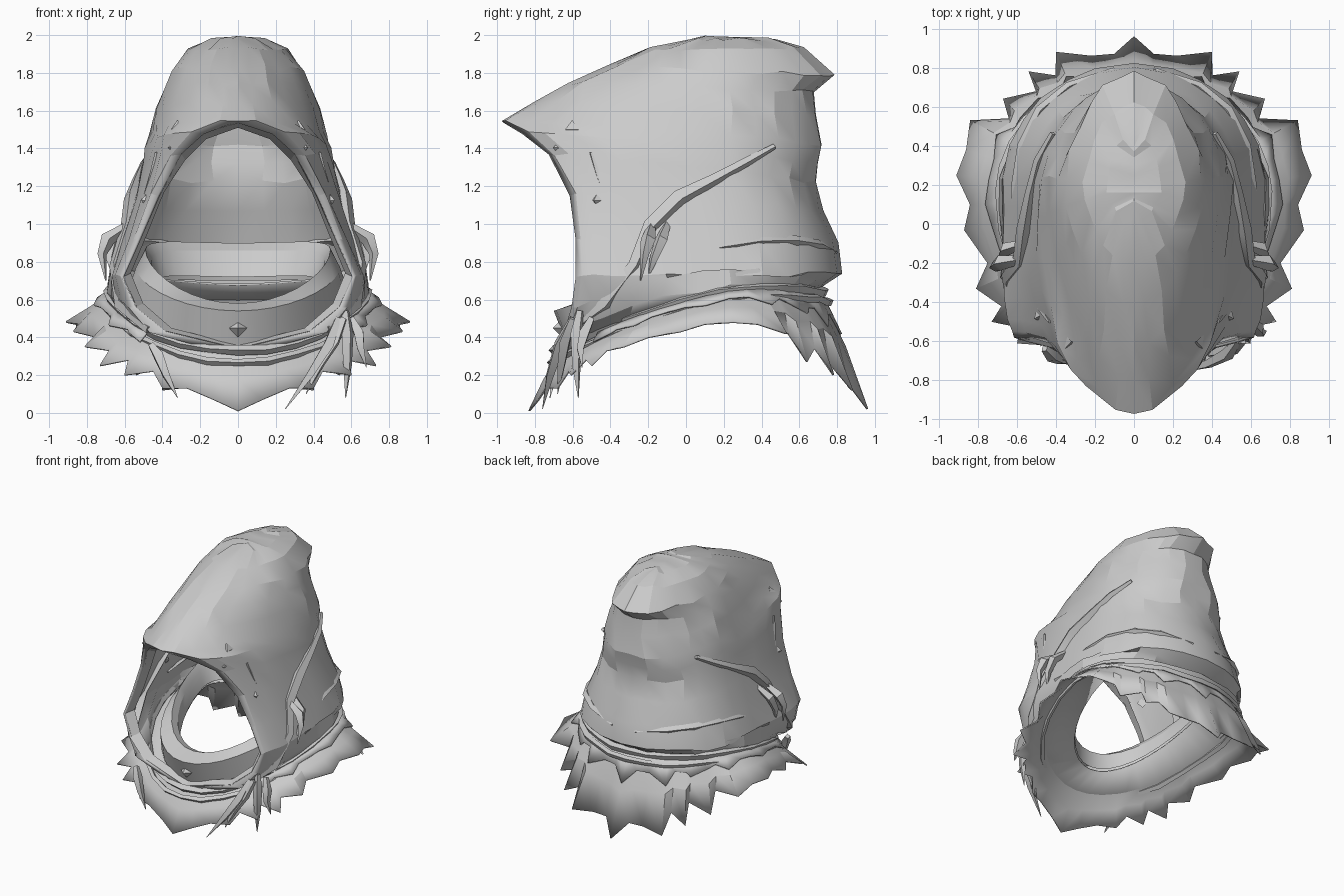
import bpy, bmesh, math, random
from mathutils import Vector

random.seed(4)
cube = bpy.data.objects.get("Cube")
if cube:
    bpy.data.objects.remove(cube, do_unlink=True)

cloth = bpy.data.materials.new("grey_cloth")
cloth.use_nodes = True
GREY = (0.6, 0.6, 0.6, 1)
cloth.diffuse_color = GREY
cloth.node_tree.nodes["Principled BSDF"].inputs["Base Color"].default_value = GREY


def mix(a, b, f):
    return a + (b - a) * f


def finish(obj, angle):
    """Assign the cloth colour and shade smooth, keeping sharp folds."""
    obj.data.materials.clear()
    obj.data.materials.append(cloth)
    bpy.ops.object.select_all(action='DESELECT')
    obj.select_set(True)
    bpy.context.view_layer.objects.active = obj
    bpy.ops.object.shade_smooth_by_angle(angle=math.radians(angle))
    return obj


def loft(name, rows, closed=False, thickness=0.0, angle=18):
    """Skin rows of equal point count into one sheet."""
    bm = bmesh.new()
    grid = [[bm.verts.new(p) for p in row] for row in rows]
    for upper, lower in zip(grid, grid[1:]):
        count = len(upper)
        for i in range(count if closed else count - 1):
            j = (i + 1) % count
            bm.faces.new((upper[i], lower[i], lower[j], upper[j]))
    bmesh.ops.remove_doubles(bm, verts=bm.verts, dist=0.002)
    bmesh.ops.dissolve_degenerate(bm, edges=bm.edges, dist=0.001)
    bmesh.ops.recalc_face_normals(bm, faces=bm.faces)
    mesh = bpy.data.meshes.new(name)
    bm.to_mesh(mesh)
    bm.free()
    obj = bpy.data.objects.new(name, mesh)
    bpy.context.collection.objects.link(obj)
    if thickness:
        solid = obj.modifiers.new("thickness", 'SOLIDIFY')
        solid.thickness = thickness
        solid.offset = 0
    return finish(obj, angle)


def tube(name, points, radii, closed=False):
    """Low-sided cord through the points, with a radius at each."""
    curve = bpy.data.curves.new(name, 'CURVE')
    curve.dimensions = '3D'
    curve.bevel_depth = 1.0
    curve.bevel_resolution = 0
    curve.use_fill_caps = True
    spline = curve.splines.new('POLY')
    spline.points.add(len(points) - 1)
    for knot, p, r in zip(spline.points, points, radii):
        knot.co = (*p, 1)
        knot.radius = r
    spline.use_cyclic_u = closed
    obj = bpy.data.objects.new(name, curve)
    bpy.context.collection.objects.link(obj)
    bpy.ops.object.select_all(action='DESELECT')
    obj.select_set(True)
    bpy.context.view_layer.objects.active = obj
    bpy.ops.object.convert(target='MESH')
    return finish(bpy.context.view_layer.objects.active, 30)


def flip(points):
    return [(-x, y, z) for x, y, z in points]


def both_sides(name, points, radii):
    tube("left_" + name, points, radii)
    tube("right_" + name, flip(points), radii)


MIDDLE, STEPS = .17, 13


def around(count):
    return [math.tau * i / count for i in range(count)]


def neck_ring(width, front, back, lift, angles, wobble=0.0):
    """Tilted egg, widest behind the middle; front and back are (y, z) pairs."""
    ring = []
    for a in angles:
        end = front if math.cos(a) > 0 else back
        y = mix(MIDDLE, end[0], abs(math.cos(a)))
        f = (y - front[0]) / (back[0] - front[0])
        ring.append((width * math.sin(a), y,
                     mix(front[1], back[1], f) + lift * math.sin(a) ** 2
                     + random.uniform(-wobble, wobble)))
    return ring


# Hood: rows of front height, back height, rim x, rim y, half width, back y
HOOD = [
    (1.99, 1.98, 0, .1, 0, .4),
    (1.97, 1.97, 0, .02, .13, .48),
    (1.92, 1.93, 0, -.2, .25, .62),
    (1.83, 1.79, 0, -.42, .34, .78),
    (1.74, 1.7, 0, -.62, .38, .67),
    (1.64, 1.58, 0, -.8, .42, .68),
    (1.54, 1.42, 0, -.97, .46, .71),
    (1.48, 1.32, .18, -.86, .48, .69),
    (1.37, 1.22, .3, -.72, .5, .68),
    (1.15, 1.07, .42, -.61, .54, .72),
    (.92, .9, .52, -.58, .61, .8),
    (.72, .74, .61, -.58, .67, .82),
    (.56, .69, .54, -.6, .68, .74),
    (.43, .66, .38, -.64, .68, .7),
    (.34, .64, 0, -.69, .67, .68),
]


def hood_row(zf, zb, rim_x, rim_y, width, back_y):
    half = []
    front_power = 1.2 if zf > 1.5 else 1
    back_power = 1.1 if zb > 1.5 else .88
    for i in range(STEPS + 1):
        s = math.pi * i / STEPS
        front = s < math.pi / 2
        side = math.sin(s) ** (front_power if front else back_power) if 0 < i < STEPS else 0
        y = mix(MIDDLE, rim_y if front else back_y, abs(math.cos(s)))
        x = mix(rim_x if front else 0, width, side)
        z = mix(zf, zb, (1 - math.cos(s)) / 2)
        if zf < .6:
            z += .12 * math.sin(s) ** 2
        if 0 < i < STEPS and width:
            x += random.uniform(-.012, .012)
            y += random.uniform(-.015, .015)
            z += random.uniform(-.012, .012)
        half.append((x, y, z))
    return half + flip(half[-2::-1])


hood = loft("hood", [hood_row(*row) for row in HOOD], thickness=.015)
bpy.context.view_layer.update()


def on_hood(points, lift):
    """Lay points on the hood, raised outward by lift."""
    laid = []
    for p in points:
        spot = hood.closest_point_on_mesh(Vector(p))[1]
        outward = Vector((spot.x, (spot.y - MIDDLE) * .6, 0)).normalized()
        laid.append(tuple(spot + outward * lift))
    return laid


# Rim band folded inside the face opening
rim = [(r[2], r[3], r[0]) for r in HOOD[6:]]
inner = [(x * .93, y + .07, z - .03 if z > 1.2 else z + .02) for x, y, z in rim]
loft("rim_fold", [rim + flip(rim[-2::-1]), inner + flip(inner[-2::-1])])

# Inner collar around the neck hole, pushed out at the chin
loft("collar", [neck_ring(width, front, back, lift, around(36)) for width, front, back, lift in (
    (.58, (-.63, .36), (.64, .7), .08),
    (.54, (-.7, .54), (.62, .8), .06),
    (.49, (-.57, .58), (.58, .9), .08),
    (.46, (-.5, .55), (.52, .86), .06),
    (.43, (-.5, .42), (.43, .72), .06))], closed=True)

# Ragged cape: outer edge of one half, front to back
EDGE = [(0, -.83, .01), (.13, -.78, .07), (.27, -.74, .13), (.4, -.68, .13),
        (.45, -.62, .22), (.6, -.61, .2), (.58, -.53, .28), (.73, -.5, .25),
        (.68, -.42, .33), (.81, -.33, .35), (.75, -.2, .4), (.87, -.03, .43),
        (.84, .1, .47), (.91, .25, .48), (.86, .38, .47), (.84, .53, .42),
        (.64, .54, .42), (.67, .64, .27), (.5, .68, .34), (.54, .78, .2),
        (.4, .76, .26), (.4, .88, .12), (.22, .86, .14), (.1, .87, .14),
        (0, .96, .02)]
edge = EDGE + flip(EDGE[-2:0:-1])
fan = [math.atan2(x / .9, (MIDDLE - y) / (1 if y < MIDDLE else .8)) for x, y, z in edge]
inside = neck_ring(.44, (-.5, .4), (.43, .68), .08, fan)
crest = neck_ring(.7, (-.67, .3), (.72, .6), .12, fan)
middle = [Vector(a).lerp(Vector(b), .5) for a, b in
          zip(neck_ring(.78, (-.75, .2), (.84, .4), .24, fan),
              [Vector(a).lerp(Vector(b), .5) for a, b in zip(crest, edge)])]
loft("cape", [inside, crest, middle, edge], closed=True, thickness=.01)

# Short ragged layer under the cords, open at the front
layer_edge = [Vector(a).lerp(Vector(b), .5 if i % 3 else .85) + Vector((0, 0, .025))
              for i, (a, b) in enumerate(zip(crest, middle))]
layer_top = neck_ring(.69, (-.68, .34), (.72, .63), .12, fan)
loft("cape_upper_layer", [layer_top[6:-5], layer_edge[6:-5]], thickness=.01)

# Cords wrapped round the neck
for name, width, front, back, radius in (
        ("upper_neck_cord", .69, (-.7, .33), (.73, .64), .024),
        ("lower_neck_cord", .71, (-.72, .27), (.76, .59), .02)):
    tube(name, neck_ring(width, front, back, .12, around(28), .008),
         [radius * random.uniform(.8, 1.25) for _ in range(28)], closed=True)

# Straps down each side, with knotted ends
both_sides("side_strap",
           on_hood([(.4, .46, 1.41), (.47, .32, 1.33), (.51, .16, 1.24), (.55, -.03, 1.14),
                    (.57, -.18, .99), (.6, -.26, .77), (.6, -.42, .58), (.46, -.6, .44)], .015),
           [.015, .025, .03, .045, .045, .035, .035, .025])
both_sides("knot_tail_front", [(.57, -.18, 1), (.69, -.2, .92), (.72, -.22, .84), (.7, -.24, .7)],
           [.02, .04, .025, .003])
both_sides("knot_tail_back", [(.56, -.1, 1), (.66, -.13, .92), (.68, -.17, .82), (.66, -.2, .72)],
           [.02, .035, .025, .003])
both_sides("cowl_fold",
           on_hood([(.61, .0, .83), (.61, .2, .88), (.57, .4, .91), (.48, .58, .91),
                    (.33, .7, .89), (.1, .79, .85)], .002),
           [.008, .02, .028, .028, .025, .008])

# Hanging tails of the tie
for name, points in (
        ("long", [(.53, -.6, .5), (.48, -.67, .36), (.38, -.72, .2), (.25, -.76, .02)]),
        ("inner", [(.56, -.6, .5), (.51, -.64, .38), (.43, -.66, .25), (.36, -.68, .1)]),
        ("straight", [(.57, -.56, .54), (.58, -.58, .42), (.58, -.58, .25), (.57, -.57, .08)]),
        ("outer", [(.6, -.5, .5), (.64, -.54, .42), (.65, -.56, .34), (.68, -.55, .24)]),
        ("right", [(-.46, -.64, .36), (-.42, -.68, .3), (-.38, -.7, .2), (-.32, -.72, .08)])):
    tube(name + "_tie_tail", points, [.02, .035, .025, .002])


# Pyramid studs beside the face opening
def stud(name, place, size):
    bpy.ops.mesh.primitive_cone_add(vertices=4, radius1=size, radius2=0, depth=size,
                                    location=place)
    obj = bpy.context.object
    obj.name = name
    outward = Vector((place[0], place[1] * .6, 0))
    obj.rotation_euler = outward.to_track_quat('Z', 'Y').to_euler()
    finish(obj, 10)


for name, place, size in (("upper_stud", (.31, -.6, 1.49), .05),
                          ("middle_stud", (.31, -.65, 1.4), .035),
                          ("lower_stud", (.46, -.46, 1.12), .045)):
    x, y, z = on_hood([place], size * .4)[0]
    stud("left_" + name, (x, y, z), size)
    stud("right_" + name, (-x, y, z), size)
both_sides("stitch", on_hood([(.43, -.5, 1.38), (.46, -.46, 1.25), (.49, -.41, 1.12)], .005),
           [.008, .015, .008])
stud("chin_stud", (0, -.68, .45), .05)
